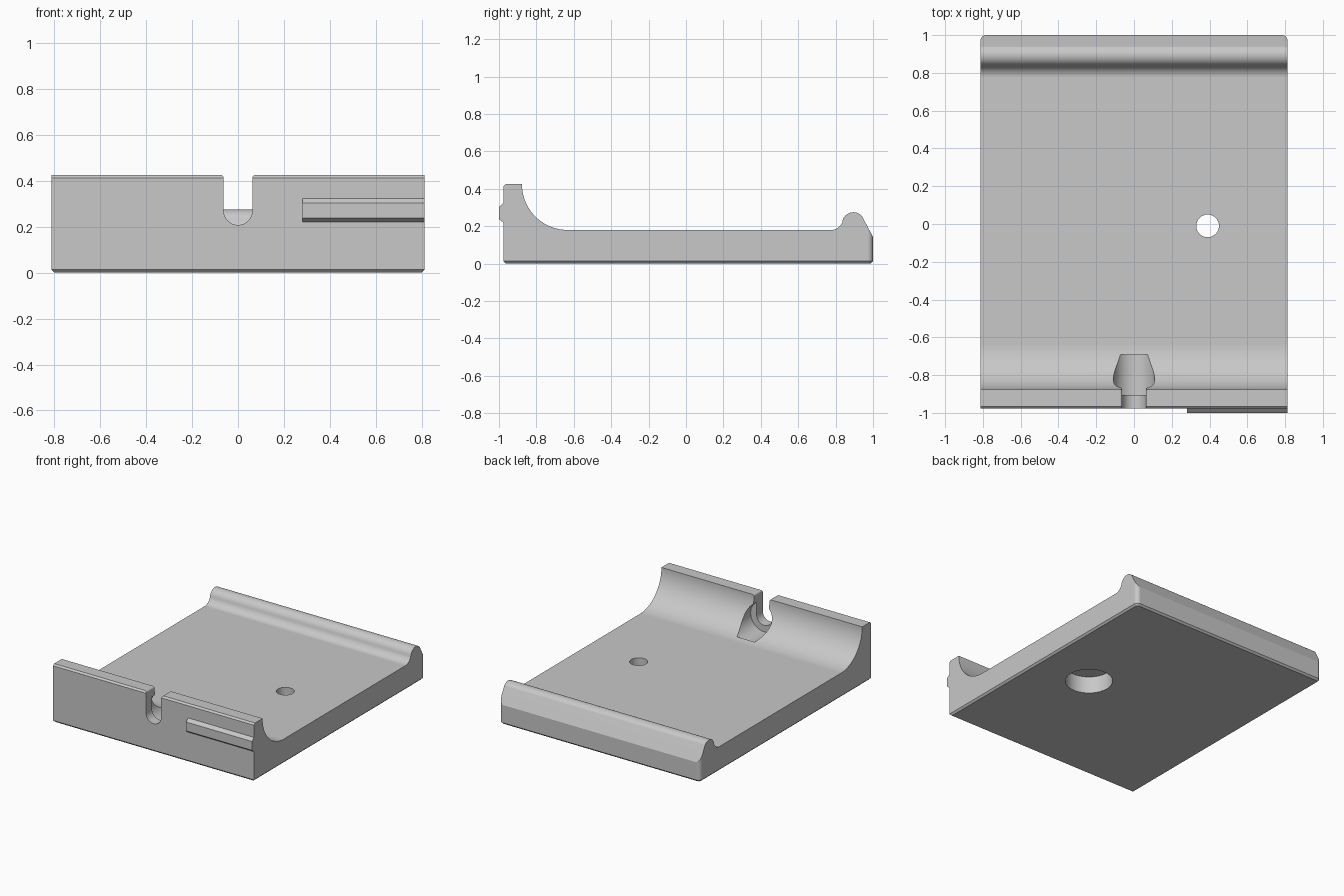
import bpy
import bmesh
from math import cos, sin, pi, radians
from mathutils import Vector

cube = bpy.data.objects.get("Cube")
if cube:
    bpy.data.objects.remove(cube, do_unlink=True)

grey = bpy.data.materials.new("light_grey")
grey.use_nodes = True
COLOUR = (0.58, 0.58, 0.58, 1)
grey.diffuse_color = COLOUR
grey.node_tree.nodes["Principled BSDF"].inputs["Base Color"].default_value = COLOUR

HALF_W, WALL_H, FLOOR = 0.813, 0.425, 0.18
FRONT, WALL_BACK, REAR = -0.977, -0.877, 1.0
HOLE_X, HOLE_Y = 0.39, -0.01


def arc(cu, cv, r, start, end, steps=16):
    """Points on an arc, angles in degrees."""
    angles = [radians(start + (end - start) * i / steps) for i in range(steps + 1)]
    return [(cu + r * cos(a), cv + r * sin(a)) for a in angles]


def prism(name, outline, axis, low, high):
    """Extrude a 2D outline along x (y,z), y (x,z) or z (x,y)."""
    place = {"x": lambda u, v: (low, u, v),
             "y": lambda u, v: (u, low, v),
             "z": lambda u, v: (u, v, low)}[axis]
    direction = Vector([float(axis == a) for a in "xyz"]) * (high - low)
    bm = bmesh.new()
    face = bm.faces.new([bm.verts.new(place(u, v)) for u, v in outline])
    new = bmesh.ops.extrude_face_region(bm, geom=[face])["geom"]
    bmesh.ops.translate(bm, vec=direction,
                        verts=[g for g in new if isinstance(g, bmesh.types.BMVert)])
    bmesh.ops.recalc_face_normals(bm, faces=bm.faces)
    mesh = bpy.data.meshes.new(name)
    bm.to_mesh(mesh)
    bm.free()
    mesh.materials.append(grey)
    obj = bpy.data.objects.new(name, mesh)
    bpy.context.collection.objects.link(obj)
    return obj


def activate(obj):
    bpy.ops.object.select_all(action="DESELECT")
    obj.select_set(True)
    bpy.context.view_layer.objects.active = obj


def combine(target, tool, operation):
    """Apply a boolean, then drop the tool."""
    tool.hide_render = True
    activate(target)
    mod = target.modifiers.new("cut", "BOOLEAN")
    mod.operation, mod.object, mod.solver = operation, tool, "EXACT"
    bpy.ops.object.modifier_apply(modifier=mod.name)
    bpy.data.objects.remove(tool, do_unlink=True)


# Tray: side profile with tall front wall, curved cradle and rear lip
cradle_r = WALL_H - FLOOR
profile = [(FRONT, 0), (FRONT, WALL_H - 0.012), (FRONT + 0.012, WALL_H)]
profile += arc(WALL_BACK + cradle_r, WALL_H, cradle_r, 180, 270, 24)
profile += arc(0.775, 0.245, 0.065, 270, 346, 12)
profile += arc(0.895, 0.215, 0.06, 166, 40, 16)
profile += [(REAR, 0.143), (REAR, 0)]
tray = prism("tray", profile, "x", -1, 1)

# Plan outline: rounded rear corners, chamfered bottom edge
r = 0.03
plan = [(-HALF_W, FRONT), (HALF_W, FRONT)]
plan += arc(HALF_W - r, REAR - r, r, 0, 90, 8)
plan += arc(r - HALF_W, REAR - r, r, 90, 180, 8)
blank = prism("plan_blank", plan, "z", 0, 1)
bm = bmesh.new()
bm.from_mesh(blank.data)
rim = [e for e in bm.edges if all(v.co.z < 0.001 for v in e.verts)]
bmesh.ops.bevel(bm, geom=rim, offset=0.013, segments=1, affect="EDGES")
bm.to_mesh(blank.data)
bm.free()
combine(tray, blank, "INTERSECT")

# Cable slot with eased top edges
s, ease, slot_z = 0.0625, 0.012, 0.27
top = WALL_H - ease
right_edge = arc(s + ease, top, ease, 180, 90, 5)
slot = arc(0, slot_z, s, 180, 360, 24) + right_edge
slot += [(s + ease, 0.6), (-s - ease, 0.6)]
slot += [(-u, v) for u, v in reversed(right_edge)]
combine(tray, prism("slot_cutter", slot, "y", -1.1, -0.8), "DIFFERENCE")

# Round plug recess behind the slot
recess = arc(0, slot_z, 0.11, 0, 360, 48)[:-1]
combine(tray, prism("recess_cutter", recess, "y", -0.905, -0.69), "DIFFERENCE")

# Screw hole with a wide counterbore from below
for radius, low, high in ((0.06, -0.1, 0.4), (0.16, -0.1, 0.125)):
    circle = arc(HOLE_X, HOLE_Y, radius, 0, 360, 48)[:-1]
    combine(tray, prism("hole_cutter", circle, "z", low, high), "DIFFERENCE")

# Raised rail on the front wall
rail = [(FRONT, 0.22), (-1, 0.238), (-1, 0.303), (FRONT, 0.324)]
front_rail = prism("front_rail", rail, "x", 0.28, HALF_W)

# Smooth the curves and keep the flat faces flat
activate(tray)
bpy.ops.object.shade_smooth_by_angle(angle=radians(25))
weighted = tray.modifiers.new("flat_faces", "WEIGHTED_NORMAL")
weighted.keep_sharp = True
